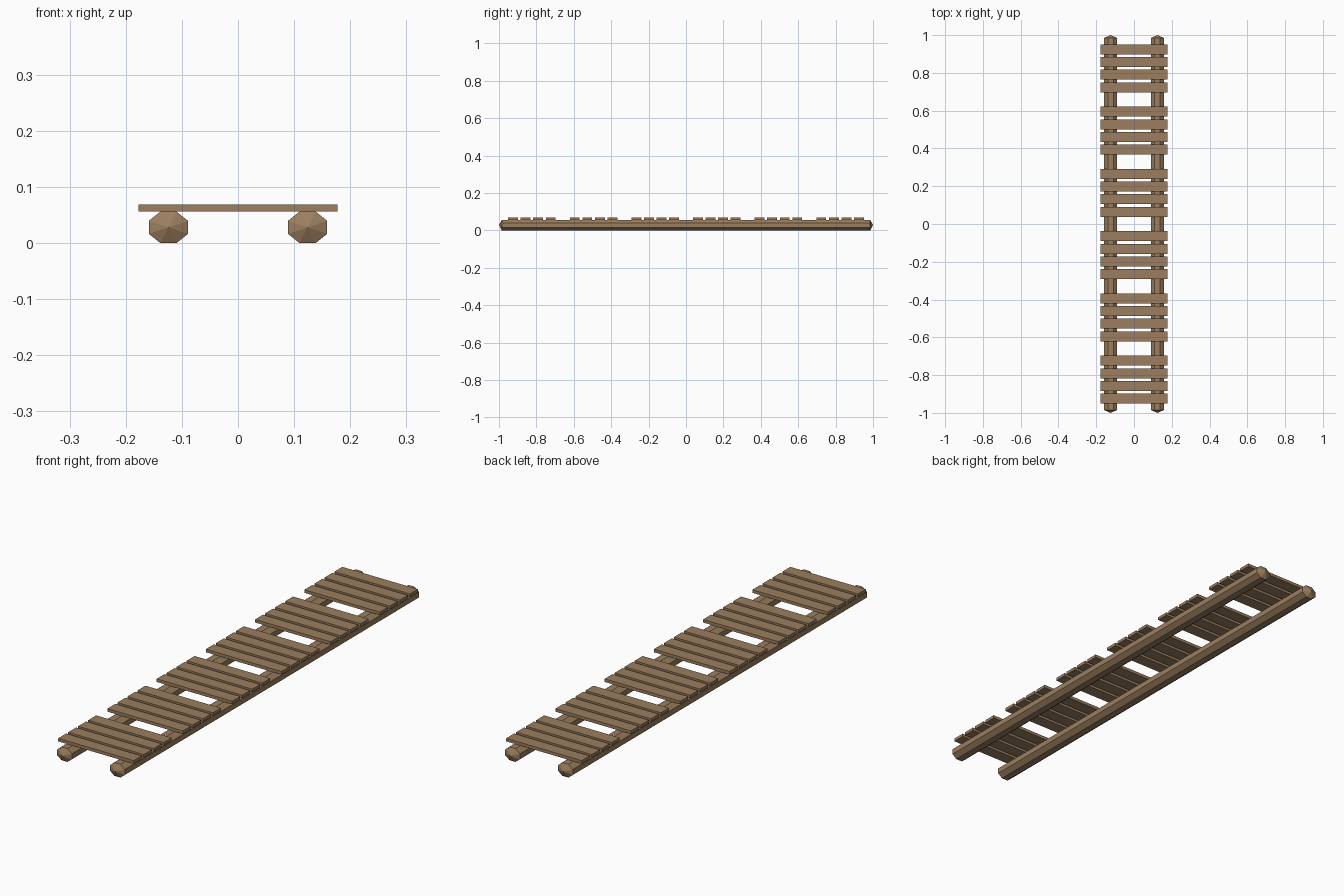
import bpy, bmesh, math
from mathutils import Vector

if "Cube" in bpy.data.objects:
    bpy.data.objects.remove(bpy.data.objects["Cube"])

wood = bpy.data.materials.new("brown wood")
wood.diffuse_color = (0.33, 0.21, 0.115, 1)
wood.use_nodes = True
wood.node_tree.nodes["Principled BSDF"].inputs["Base Color"].default_value = wood.diffuse_color


def finish(name, bm):
    bmesh.ops.recalc_face_normals(bm, faces=bm.faces)
    mesh = bpy.data.meshes.new(name)
    bm.to_mesh(mesh)
    bm.free()
    mesh.materials.append(wood)
    obj = bpy.data.objects.new(name, mesh)
    bpy.context.collection.objects.link(obj)
    return obj


# Octagonal log rail with shallow pointed ends
def log_rail(name, x):
    rx, rz, cz = 0.035, 0.028, 0.028
    bm = bmesh.new()
    k = 1 / math.cos(math.pi / 8)
    rings, tips = [], []
    for side in (-1, 1):
        ring = []
        for i in range(8):
            a = math.pi / 8 + i * math.pi / 4
            ring.append(bm.verts.new((x + rx * k * math.cos(a), side * 0.985,
                                      cz + rz * k * math.sin(a))))
        rings.append(ring)
        tips.append(bm.verts.new((x, side * 1.0, cz)))
    for i in range(8):
        j = (i + 1) % 8
        bm.faces.new((rings[0][i], rings[0][j], rings[1][j], rings[1][i]))
        for ring, tip in zip(rings, tips):
            bm.faces.new((ring[i], ring[j], tip))
    return finish(name, bm)


# Flat cross plank
def plank(name, y):
    bm = bmesh.new()
    bmesh.ops.create_cube(bm, size=1)
    bmesh.ops.scale(bm, vec=Vector((0.354, 0.053, 0.013)), verts=bm.verts)
    bmesh.ops.translate(bm, vec=Vector((0, y, 0.0625)), verts=bm.verts)
    return finish(name, bm)


log_rail("left_log", -0.124)
log_rail("right_log", 0.124)

# Six groups of four planks
for g in range(6):
    for p in range(4):
        plank(f"plank_{g + 1}_{p + 1}", (g - 2.5) * 0.3295 + (p - 1.5) * 0.067)
